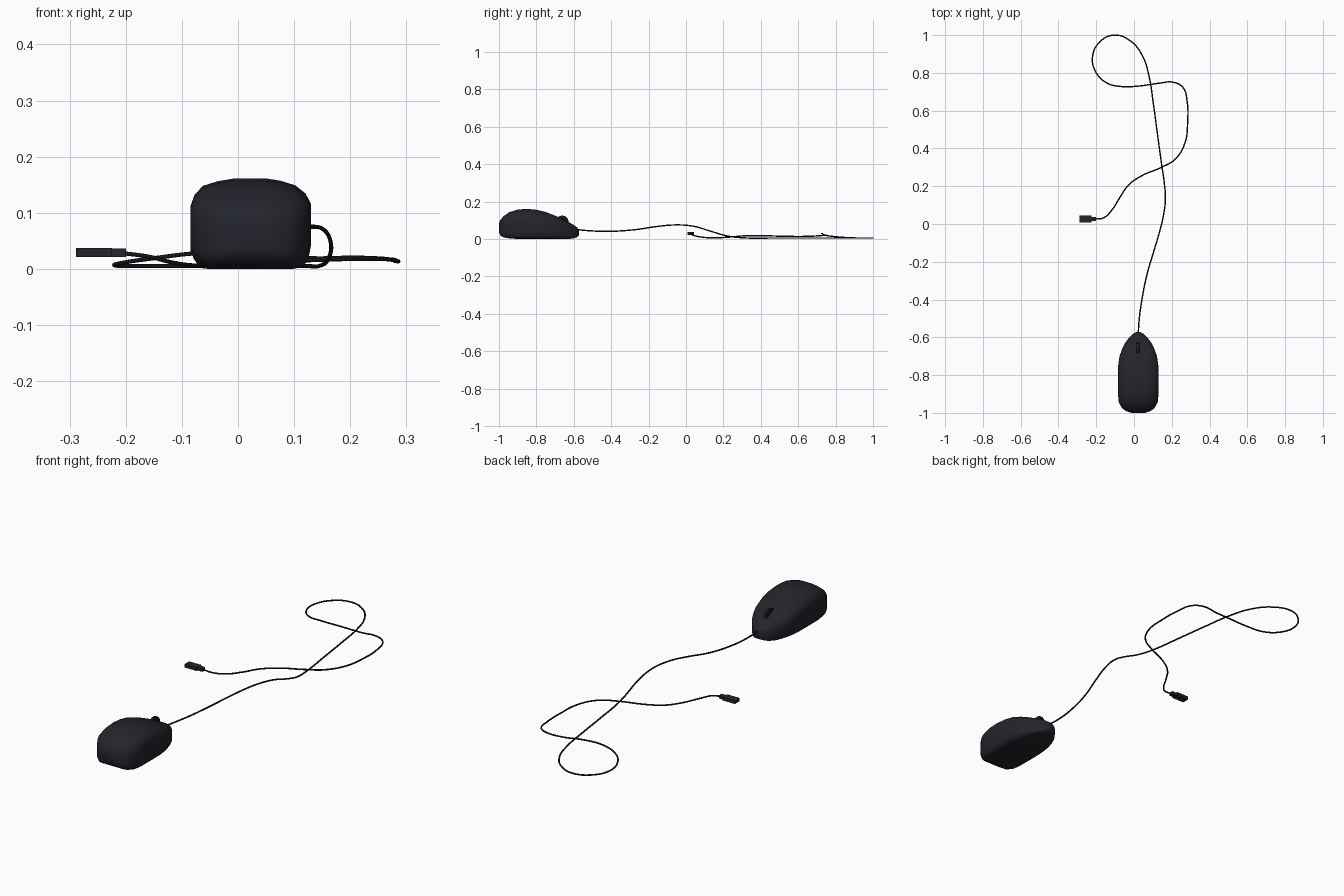
import bpy, bmesh, math
from mathutils import Matrix, Vector

if "Cube" in bpy.data.objects:
    bpy.data.objects.remove(bpy.data.objects["Cube"])


def material(name, rgb):
    m = bpy.data.materials.new(name)
    m.diffuse_color = (*rgb, 1)
    m.use_nodes = True
    m.node_tree.nodes["Principled BSDF"].inputs["Base Color"].default_value = m.diffuse_color
    return m


charcoal = material("charcoal plastic", (0.017, 0.017, 0.024))
black = material("black rubber", (0.009, 0.009, 0.011))


def finish(name, bm, mat, angle=40):
    bmesh.ops.recalc_face_normals(bm, faces=bm.faces)
    me = bpy.data.meshes.new(name)
    bm.to_mesh(me)
    bm.free()
    ob = bpy.data.objects.new(name, me)
    bpy.context.collection.objects.link(ob)
    me.materials.append(mat)
    bpy.ops.object.select_all(action='DESELECT')
    ob.select_set(True)
    bpy.context.view_layer.objects.active = ob
    bpy.ops.object.shade_smooth_by_angle(angle=math.radians(angle))
    return ob


def loft(bm, rings):
    vs = [[bm.verts.new(p) for p in r] for r in rings]
    n = len(vs[0])
    for a, b in zip(vs, vs[1:]):
        for i in range(n):
            bm.faces.new((a[i], a[(i + 1) % n], b[(i + 1) % n], b[i]))
    bm.faces.new(vs[0])
    bm.faces.new(vs[-1])


# mouse body: one cross-section scaled along its length
CX = 0.0225
section = [(0, 1), (.27, 1), (.5, .975), (.74, .925), (.91, .835), (1, .72), (1.0, .5),
           (1, .27), (.96, .12), (.87, .02), (.7, 0), (0, 0), (-.7, 0), (-.83, .01),
           (-.94, .11), (-1, .22), (-1, .5), (-1, .69), (-.93, .82), (-.79, .92),
           (-.55, .97), (-.28, 1)]
# y, half width, bottom, top
stations = [(-1.0, .035, .035, .085), (-.992, .062, .018, .103), (-.975, .086, .008, .122),
            (-.945, .103, .003, .143), (-.9, .1075, 0, .157), (-.85, .1075, 0, .161),
            (-.8, .1075, 0, .156), (-.75, .1065, 0, .144), (-.7, .099, 0, .125),
            (-.66, .085, 0, .107), (-.63, .07, 0, .092), (-.6, .048, .003, .075),
            (-.583, .03, .009, .062), (-.573, .013, .018, .05)]
bm = bmesh.new()
loft(bm, [[(CX + u * w, y, lo + v * (hi - lo)) for u, v in section] for y, w, lo, hi in stations])
finish("mouse_body", bm, charcoal, 60)

# scroll wheel, sunk into the top
bm = bmesh.new()
bmesh.ops.create_cone(bm, cap_ends=True, segments=24, radius1=.034, radius2=.034, depth=.018,
                      matrix=Matrix.Translation((CX - .001, -.662, .091)) @ Matrix.Rotation(math.pi / 2, 4, 'Y'))
bmesh.ops.bevel(bm, geom=[e for e in bm.edges if abs(e.verts[0].co.x - e.verts[1].co.x) < 1e-4],
                offset=.003, segments=2, affect='EDGES')
finish("scroll_wheel", bm, black)

# cable lying in a loop
path = [(.022, -.585, .05), (.028, -.5, .043), (.042, -.4, .041), (.068, -.27, .05), (.1, -.16, .066),
        (.13, -.06, .075), (.155, .04, .068), (.166, .13, .042), (.16, .22, .016), (.147, .31, .006),
        (.125, .47, .005), (.102, .64, .005), (.08, .78, .005), (.045, .89, .005), (-.02, .97, .005),
        (-.105, 1.0, .005), (-.18, .965, .005), (-.219, .89, .006), (-.205, .81, .011),
        (-.15, .75, .019), (-.07, .728, .028), (.03, .731, .027), (.13, .745, .019),
        (.21, .75, .02), (.26, .722, .018), (.281, .65, .014), (.284, .54, .014), (.27, .43, .017),
        (.22, .345, .018), (.145, .3, .016), (.04, .255, .012), (-.03, .205, .008),
        (-.075, .14, .006), (-.12, .07, .012), (-.16, .033, .022), (-.205, .026, .028)]
cu = bpy.data.curves.new("cable", 'CURVE')
cu.dimensions = '3D'
cu.bevel_depth = .0037
cu.bevel_resolution = 2
cu.resolution_u = 6
cu.use_fill_caps = True
sp = cu.splines.new('BEZIER')
sp.bezier_points.add(len(path) - 1)
for bp, co in zip(sp.bezier_points, path):
    bp.co = co
    bp.handle_left_type = bp.handle_right_type = 'AUTO'
cable = bpy.data.objects.new("cable", cu)
bpy.context.collection.objects.link(cable)
cu.materials.append(black)
bpy.ops.object.select_all(action='DESELECT')
cable.select_set(True)
bpy.context.view_layer.objects.active = cable
bpy.ops.object.convert(target='MESH')


# plug at the cable end
def box(name, lo, hi, mat):
    lo, hi = Vector(lo), Vector(hi)
    bm = bmesh.new()
    bmesh.ops.create_cube(bm, size=1, matrix=Matrix.Translation((lo + hi) / 2) @ Matrix.Diagonal((*(hi - lo), 1)))
    finish(name, bm, mat, 30)


box("plug_housing", (-.289, .009, .021), (-.225, .044, .037), charcoal)
box("plug_neck", (-.226, .016, .021), (-.2, .037, .036), charcoal)
